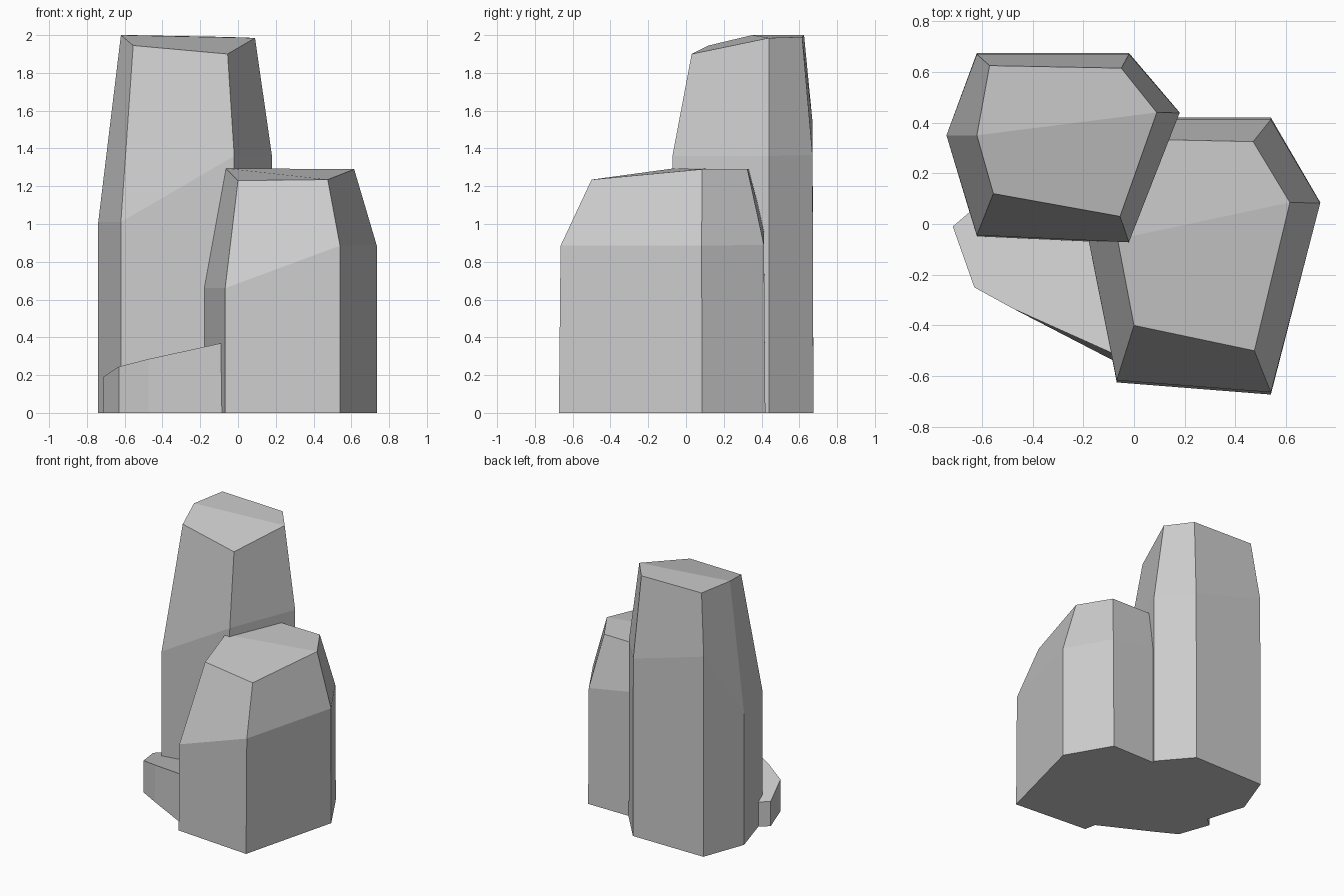
import bpy, bmesh

if "Cube" in bpy.data.objects:
    bpy.data.objects.remove(bpy.data.objects["Cube"])


def rock(name, rings, split=None):
    """Loft stacked rings of (x, y, z) points into a faceted closed rock."""
    bm = bmesh.new()
    loops = [[bm.verts.new(p) for p in ring] for ring in rings]
    n = len(loops[0])
    for low, high in zip(loops, loops[1:]):
        for i in range(n):
            j = (i + 1) % n
            bm.faces.new((low[i], low[j], high[j], high[i]))
    bm.faces.new(loops[0])
    cap = bm.faces.new(loops[-1])
    if split:
        bmesh.utils.face_split(cap, loops[-1][split[0]], loops[-1][split[1]])
    bmesh.ops.recalc_face_normals(bm, faces=bm.faces)
    mesh = bpy.data.meshes.new(name)
    bm.to_mesh(mesh)
    bm.free()
    obj = bpy.data.objects.new(name, mesh)
    bpy.context.collection.objects.link(obj)
    return obj


def column(name, outline, shoulder_z, top):
    """Column with a straight lower shaft, uneven shoulder and inset top."""
    cy = sum(y for x, y in outline) / len(outline)
    base = [(x, y, 0) for x, y in outline]
    shoulder = [(x, cy + (y - cy) * 0.985, z)
                for (x, y), z in zip(outline, shoulder_z)]
    return rock(name, [base, shoulder, top], split=(2, 5))


# Tall rear column (back left, back right, right, front right, front left, left)
column("tall_rock",
       [(-.62, .675), (-.02, .675), (.18, .44), (-.02, -.078), (-.62, -.05), (-.74, .35)],
       [1.54, 1.365, 1.36, 1.36, 1.01, 1.01],
       [(-.57, .625, 2.0), (-.05, .615, 1.99), (.09, .44, 1.985),
        (-.055, .03, 1.9), (-.555, .12, 1.945), (-.62, .35, 2.0)])

# Medium front column
column("medium_rock",
       [(-.065, .42), (.54, .42), (.735, .085), (.54, -.673), (-.068, -.625), (-.18, -.06)],
       [1.0, .89, .885, .885, .66, .66],
       [(0, .335, 1.29), (.47, .325, 1.29), (.615, .085, 1.29),
        (.475, -.5, 1.235), (0, -.4, 1.23), (-.065, -.06, 1.295)])

# Low slab tucked against both columns
slab_top = [(-.645, .05, .19), (-.715, -.01, .19), (-.63, -.25, .245),
            (-.475, -.335, .285), (-.085, -.51, .37), (-.1, 0, .25)]
slab_base = [(x, y, 0) for x, y, z in slab_top]
slab_base[4] = (-.085, -.537, 0)
rock("low_rock", [slab_base, slab_top])
